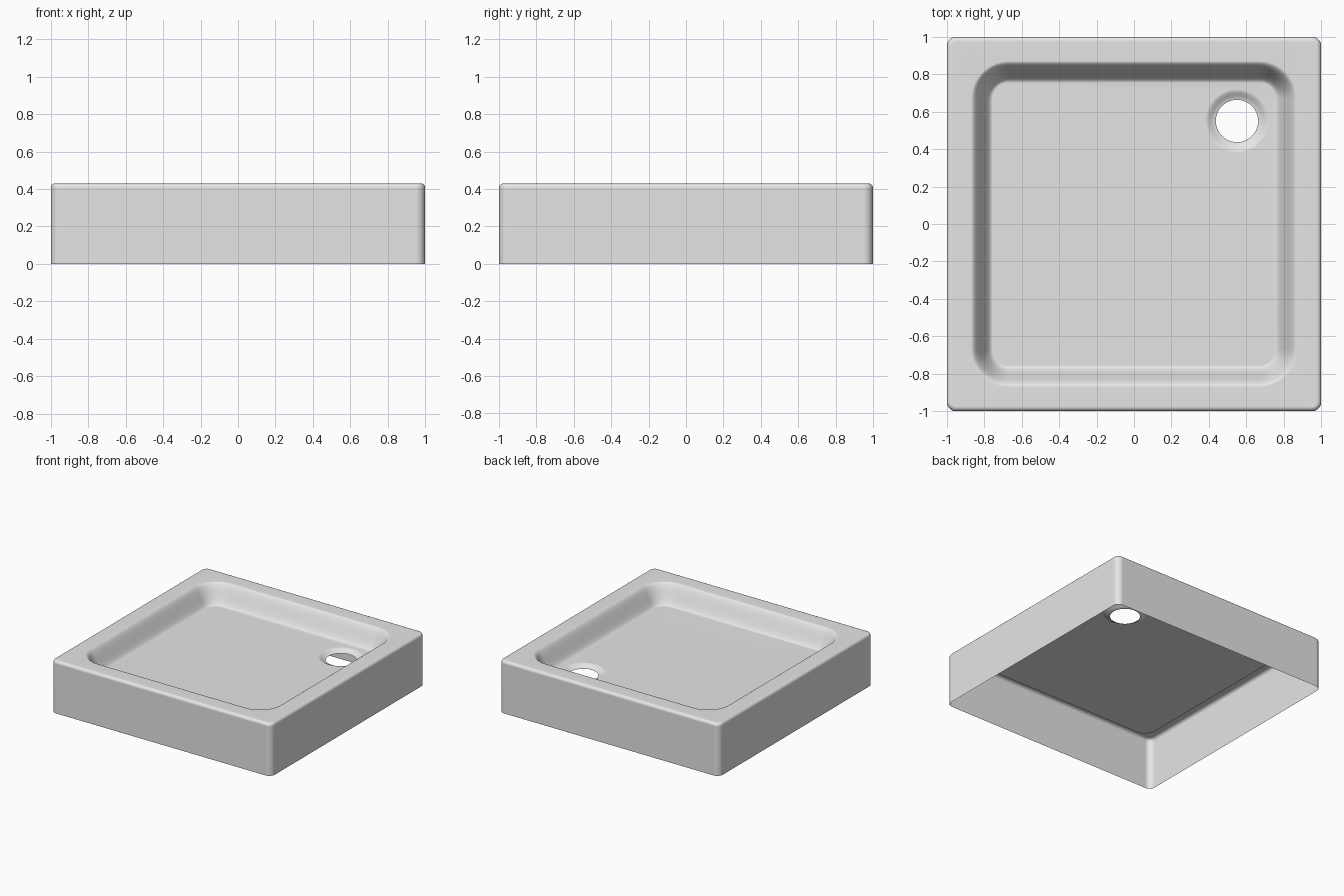
import bpy, bmesh
from math import pi, sin, cos

cube = bpy.data.objects.get("Cube")
if cube:
    bpy.data.objects.remove(cube)

HEIGHT, FLOOR, STEPS = 0.43, 0.275, 10
DRAIN = 0.55          # drain centre on both x and y


def rounded_square(half, radius, z, offset=0.0):
    """Corner arcs of a rounded square; radius == half gives a circle."""
    points = []
    for quadrant in range(4):
        start = quadrant * pi / 2
        sx = 1 if quadrant in (0, 3) else -1
        sy = 1 if quadrant < 2 else -1
        for i in range(STEPS + 1):
            a = start + i / STEPS * pi / 2
            points.append((offset + sx * (half - radius) + radius * cos(a),
                           offset + sy * (half - radius) + radius * sin(a), z))
    return points


def ease(t):
    return t * t * (3 - 2 * t)


# Outer skirt, with a rounded top edge
rings = [rounded_square(1, 0.05, 0)]
for i in range(6):
    a = i / 5 * pi / 2
    inset = 0.025 * (1 - cos(a))
    rings.append(rounded_square(1 - inset, 0.05 - inset, HEIGHT - 0.025 * (1 - sin(a))))

# Basin wall, curving from the rim down to the floor
for i in range(15):
    t = i / 14
    half = 0.87 - 0.115 * t
    rings.append(rounded_square(half, half - 0.67, HEIGHT + (FLOOR - HEIGHT) * ease(t)))

# Shallow dish around the open drain hole
for i in range(7):
    t = i / 6
    r = 0.17 - 0.057 * t
    rings.append(rounded_square(r, r, FLOOR - 0.025 * ease(t), DRAIN))

# Loft all the rings into one thin shell
bm = bmesh.new()
loops = [[bm.verts.new(p) for p in ring] for ring in rings]
for lower, upper in zip(loops, loops[1:]):
    n = len(lower)
    for i in range(n):
        j = (i + 1) % n
        bm.faces.new((lower[i], lower[j], upper[j], upper[i]))
bmesh.ops.remove_doubles(bm, verts=bm.verts, dist=0.0001)
for face in bm.faces:
    face.smooth = True

mesh = bpy.data.meshes.new("shower_tray")
bm.to_mesh(mesh)
bm.free()
tray = bpy.data.objects.new("shower_tray", mesh)
bpy.context.collection.objects.link(tray)

# Keep the broad faces flat beside the rounded edges
weighted = tray.modifiers.new("flat_panels", 'WEIGHTED_NORMAL')
weighted.keep_sharp = True

# Glazed white finish
colour = (0.8, 0.79, 0.775, 1)
finish = bpy.data.materials.new("glazed_white")
finish.use_nodes = True
finish.diffuse_color = colour
finish.node_tree.nodes["Principled BSDF"].inputs["Base Color"].default_value = colour
mesh.materials.append(finish)
